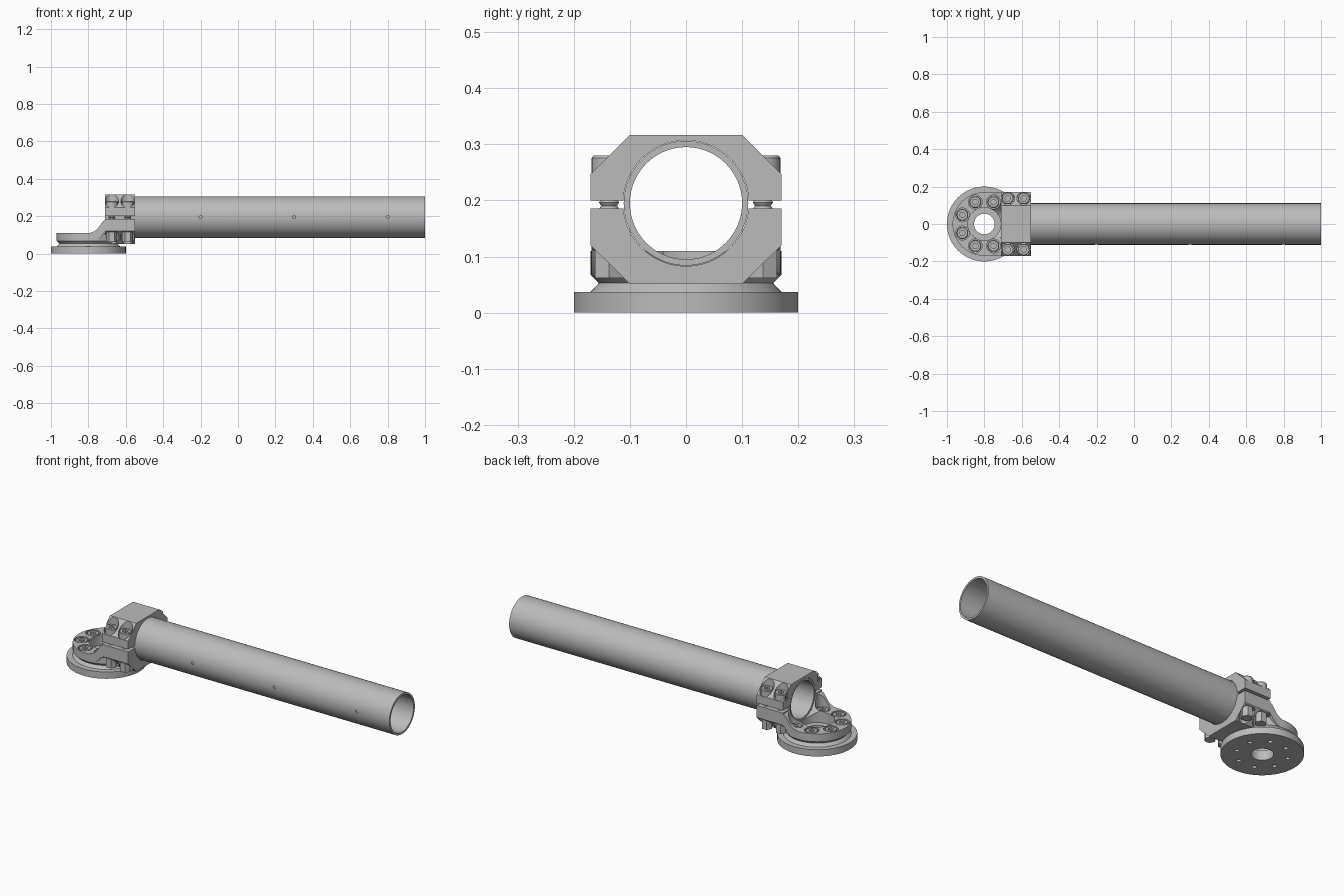
import bpy, bmesh, math
from mathutils import Matrix, Vector

if "Cube" in bpy.data.objects:
    bpy.data.objects.remove(bpy.data.objects["Cube"], do_unlink=True)

metal = bpy.data.materials.new("grey_metal")
metal.use_nodes = True
GREY = (0.5, 0.5, 0.5, 1)
metal.diffuse_color = GREY
metal.node_tree.nodes["Principled BSDF"].inputs["Base Color"].default_value = GREY


def finish(name, bm, matrix=Matrix()):
    bmesh.ops.remove_doubles(bm, verts=bm.verts, dist=1e-5)
    bmesh.ops.transform(bm, matrix=matrix, verts=bm.verts)
    bmesh.ops.recalc_face_normals(bm, faces=bm.faces)
    mesh = bpy.data.meshes.new(name)
    bm.to_mesh(mesh)
    bm.free()
    mesh.materials.append(metal)
    ob = bpy.data.objects.new(name, mesh)
    bpy.context.collection.objects.link(ob)
    return ob


def lathe(name, profile, centre=(0, 0, 0), seg=64, along_x=False):
    """Revolve an (r, z) profile; it closes into a ring unless it starts on the axis."""
    bm = bmesh.new()
    rings = []
    for i in range(seg):
        a = math.tau * i / seg
        rings.append([bm.verts.new((r * math.cos(a), r * math.sin(a), z)) for r, z in profile])
    n = len(profile)
    for i in range(seg):
        p, q = rings[i], rings[(i + 1) % seg]
        for j in range(n if profile[0][0] > 0 else n - 1):
            k = (j + 1) % n
            bm.faces.new((p[j], q[j], q[k], p[k]))
    m = Matrix.Translation(centre)
    if along_x:
        m = m @ Matrix.Rotation(math.pi / 2, 4, 'Y')
    return finish(name, bm, m)


def cylinder(name, r, lo, hi, centre=(0, 0, 0), seg=32, along_x=False):
    return lathe(name, [(0, lo), (r, lo), (r, hi), (0, hi)], centre, seg, along_x)


def prism(name, points, place, lo, hi):
    """Extrude a flat outline; place maps (u, v, depth) to x, y, z."""
    bm = bmesh.new()
    face = bm.faces.new([bm.verts.new(place(u, v, lo)) for u, v in points])
    new = bmesh.ops.extrude_face_region(bm, geom=[face])["geom"]
    shift = Vector(place(0, 0, hi)) - Vector(place(0, 0, lo))
    bmesh.ops.translate(bm, vec=shift, verts=[v for v in new if isinstance(v, bmesh.types.BMVert)])
    return finish(name, bm)


def combine(target, tool, operation='DIFFERENCE'):
    mod = target.modifiers.new("combine", 'BOOLEAN')
    mod.operation, mod.solver, mod.object = operation, 'EXACT', tool
    bpy.context.view_layer.objects.active = target
    bpy.ops.object.modifier_apply(modifier=mod.name)
    bpy.data.objects.remove(tool, do_unlink=True)


HUB = -0.8           # x of the round base
AXIS = 0.195         # height of the tube axis
C0, C1 = -0.71, -0.55  # clamp extent in x
bolts = [(x, y) for x in (-0.675, -0.59) for y in (-0.137, 0.137)]
ring = [(HUB + 0.127 * math.cos(a), 0.127 * math.sin(a))
        for a in (math.radians(22.5 + 45 * k) for k in range(8))]
across = lambda u, v, d: (d, u, v)   # outline in y-z
sideways = lambda u, v, d: (u, d, v)  # outline in x-z

# Hollow tube with small holes in its front wall
tube = lathe("tube", [(0.1, C0), (0.111, C0), (0.111, 1), (0.1, 1)], (0, 0, AXIS), 80, True)
for x in (-0.2, 0.3, 0.8):
    drill = cylinder("drill", 0.008, -0.05, 0.05, seg=16)
    drill.data.transform(Matrix.Translation((x, -0.11, AXIS)) @ Matrix.Rotation(math.pi / 2, 4, 'X'))
    combine(tube, drill)

# Round base with centre bore and screw holes underneath
base = lathe("base_disc", [(0.055, 0), (0.2, 0), (0.2, 0.037), (0.17, 0.037),
                           (0.155, 0.053), (0.055, 0.053)], (HUB, 0, 0), 80)
for x, y in ring:
    combine(base, cylinder("drill", 0.011, -0.02, 0.025, (x, y, 0), 16))

# Upper clamp half, with pockets for bolt heads
upper = prism("upper_clamp", [(-0.17, 0.2), (0.17, 0.2), (0.17, 0.247), (0.1, 0.317),
                              (-0.1, 0.317), (-0.17, 0.247)], across, C0, C1)
for x, y in bolts:
    combine(upper, cylinder("pocket", 0.036, 0.245, 0.4, (x, y, 0)))
combine(upper, cylinder("bore", 0.112, -0.9, -0.4, (0, 0, AXIS), 80, True))

# Lower clamp half joined to the round flange by a curved arm
bracket = prism("lower_bracket", [(-0.17, 0.186), (-0.17, 0.12), (-0.1, 0.051), (0.1, 0.051),
                                  (0.17, 0.12), (0.17, 0.186)], across, C0, C1)
for x, y in bolts:
    combine(bracket, cylinder("pocket", 0.038, 0, 0.115, (x, y, 0)))
arm = prism("arm", [(-0.81, 0.109), (-0.79, 0.111), (-0.77, 0.118), (-0.75, 0.133), (-0.735, 0.155),
                    (-0.72, 0.174), (-0.70, 0.184), (-0.69, 0.184), (-0.69, 0.118), (-0.715, 0.112),
                    (-0.735, 0.087), (-0.755, 0.069), (-0.81, 0.069)], sideways, -0.168, 0.168)
flange = lathe("flange", [(0, 0.052), (0.155, 0.052), (0.17, 0.067), (0.17, 0.11), (0, 0.11)],
               (HUB, 0, 0), 80)
combine(bracket, arm, 'UNION')
combine(bracket, flange, 'UNION')
combine(bracket, cylinder("bore", 0.112, HUB, -0.4, (0, 0, AXIS), 80, True))
combine(bracket, cylinder("centre_hole", 0.088, 0, 0.3, (HUB, 0, 0), 64))
flange_spots = [p for p in ring if p[0] < C0]
for x, y in flange_spots:
    combine(bracket, cylinder("pocket", 0.037, 0.075, 0.3, (x, y, 0)))

# Socket head screw, copied to every position
head = lathe("screw_head", [(0, 0), (0.031, 0), (0.031, 0.031), (0.028, 0.035), (0, 0.035)], seg=32)
combine(head, cylinder("socket", 0.016, 0.018, 0.06, seg=6))


def copy(source, name, location):
    ob = bpy.data.objects.new(name, source.data)
    ob.location = location
    bpy.context.collection.objects.link(ob)


# Threaded shank and hex nut for the clamp bolts
thread = [(0, 0.11)]
for i in range(13):
    z = 0.11 + i * 0.0115
    thread += [(0.014, z), (0.018, z + 0.00575)]
thread += [(0.014, 0.26), (0, 0.26)]
shank = lathe("bolt_shank", thread, seg=24)
nut = cylinder("bolt_nut", 0.029, 0.062, 0.116, seg=6)
for i, (x, y) in enumerate(bolts):
    if i == 0:
        shank.location = nut.location = (x, y, 0)
    else:
        copy(shank, "bolt_shank", (x, y, 0))
        copy(nut, "bolt_nut", (x, y, 0))
    copy(head, "bolt_head", (x, y, 0.245))
for i, (x, y) in enumerate(flange_spots):
    if i == 0:
        head.location = (x, y, 0.074)
    else:
        copy(head, "screw_head", (x, y, 0.074))

# Smooth the round surfaces, keep edges sharp
bpy.ops.object.select_all(action='DESELECT')
for ob in (tube, base, upper, bracket, head, shank, nut):
    ob.select_set(True)
bpy.context.view_layer.objects.active = tube
bpy.ops.object.shade_smooth_by_angle(angle=math.radians(30))
